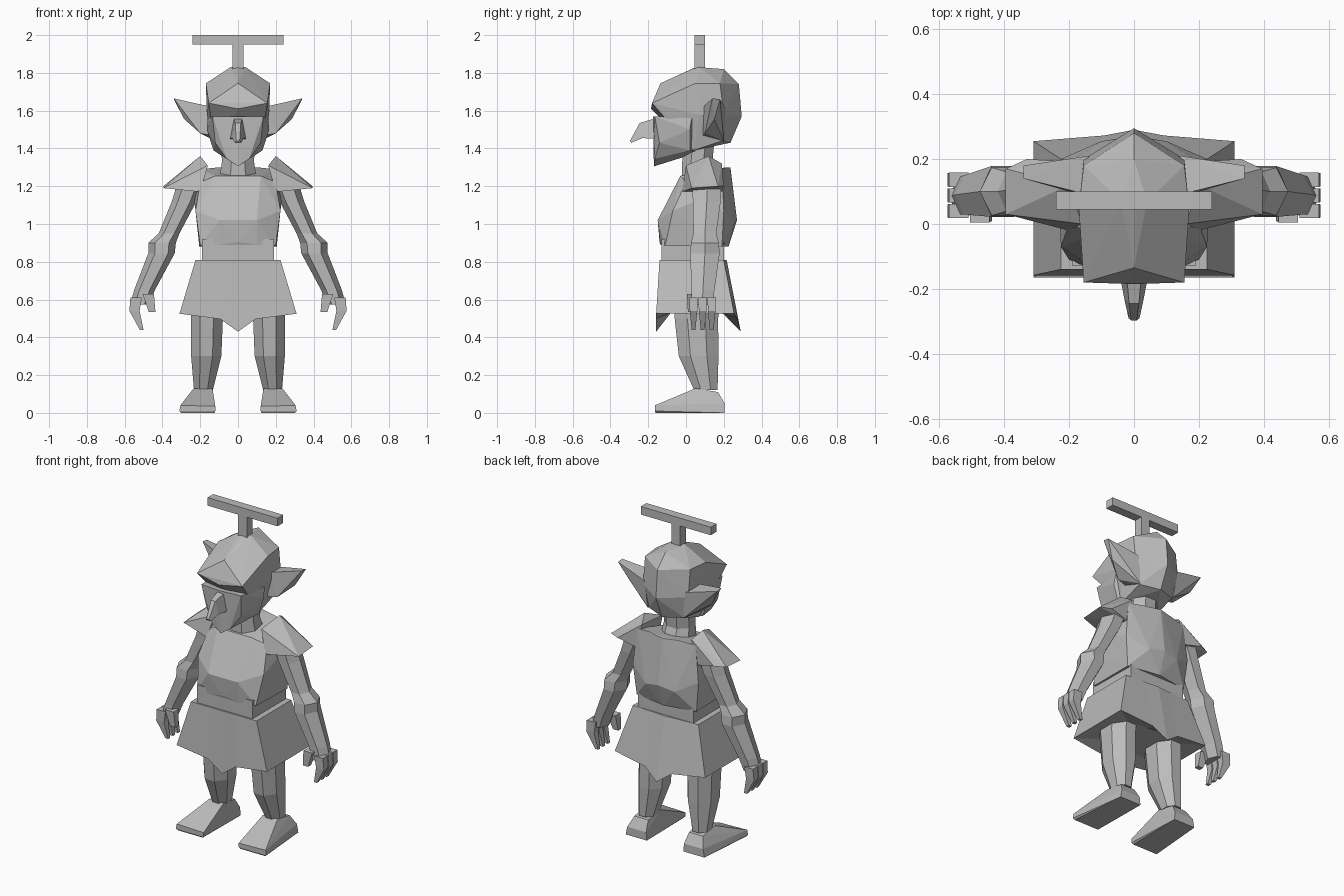
import bpy, bmesh, math

skin = bpy.data.materials.new("plain grey")
skin.diffuse_color = (0.5, 0.5, 0.5, 1)


def finish(name, bm):
    bmesh.ops.recalc_face_normals(bm, faces=bm.faces)
    me = bpy.data.meshes.new(name)
    bm.to_mesh(me)
    bm.free()
    me.materials.append(skin)
    ob = bpy.data.objects.new(name, me)
    bpy.context.collection.objects.link(ob)
    return ob


def hull(name, pts, signs=(1, -1)):
    """Faceted solid around points, mirrored across x for each sign given."""
    bm = bmesh.new()
    for p in {(s * x, y, z) for x, y, z in pts for s in signs}:
        bm.verts.new(p)
    res = bmesh.ops.convex_hull(bm, input=bm.verts)
    bad = [v for v in res["geom_interior"] + res["geom_unused"]
           if isinstance(v, bmesh.types.BMVert)]
    bmesh.ops.delete(bm, geom=list(set(bad)), context='VERTS')
    bmesh.ops.dissolve_limit(bm, angle_limit=0.02, verts=bm.verts, edges=bm.edges)
    return finish(name, bm)


def loft(name, rings):
    """Skin through rings of points; both ends closed with a fan."""
    bm = bmesh.new()
    loops = [[bm.verts.new(p) for p in r] for r in rings]
    n = len(loops[0])
    for a, b in zip(loops, loops[1:]):
        for i in range(n):
            bm.faces.new((a[i], a[(i + 1) % n], b[(i + 1) % n], b[i]))
    for r in (loops[0], loops[-1]):
        mid = bm.verts.new([sum(v.co[k] for v in r) / n for k in range(3)])
        for i in range(n):
            bm.faces.new((r[i], r[(i + 1) % n], mid))
    return finish(name, bm)


def tube(name, stations, sides=6, s=1):
    """Limb from stations (x, y, z, half width, half depth)."""
    off = math.pi / sides if sides % 4 == 0 else 0
    k = 1 / math.cos(off)
    rings = []
    for x, y, z, rx, ry in stations:
        ring = []
        for i in range(sides):
            a = off + 2 * math.pi * i / sides
            ring.append((s * (x + rx * k * math.cos(a)), y + ry * k * math.sin(a), z))
        rings.append(ring)
    return loft(name, rings)


def box(name, x, y0, y1, z0, z1):
    return hull(name, [(x, y, z) for y in (y0, y1) for z in (z0, z1)])


# Head: skull with overhanging brow, then the narrower face and jaw
hull("skull", [(0, .05, 1.83), (.04, .07, 1.83), (0, .2, 1.82), (0, .28, 1.74),
               (0, .295, 1.57), (0, .235, 1.43), (0, -.135, 1.745), (.155, -.18, 1.64),
               (0, -.185, 1.61), (.15, -.1, 1.58), (.17, .05, 1.745), (.155, .18, 1.745),
               (.165, .07, 1.58), (.155, .2, 1.58), (.12, .19, 1.44), (.12, .04, 1.39)])
hull("face", [(.135, -.165, 1.57), (0, -.175, 1.57), (.16, .03, 1.56), (.165, .02, 1.5),
              (.13, .02, 1.39), (.12, -.14, 1.43), (.06, -.165, 1.345),
              (0, -.17, 1.305), (.05, .07, 1.38)])
# Hooked nose
loft("nose", [[(-w, y0, z0), (w, y0, z0), (w * .5, y1, z1), (-w * .5, y1, z1)]
              for w, y0, z0, y1, z1 in ((.045, -.15, 1.45, -.16, 1.56),
                                        (.03, -.23, 1.455, -.245, 1.535),
                                        (.017, -.29, 1.43, -.297, 1.44))])
# Propeller
box("propeller_stem", .03, .045, .1, 1.78, 1.95)
box("propeller_bar", .24, .045, .1, 1.95, 2.0)
# Neck, tunic, waist
tube("neck", [(0, .08, 1.23, .1, .1), (0, .06, 1.33, .085, .08), (0, .07, 1.44, .09, .08)], 8)
hull("tunic", [(.2, -.11, .885), (0, -.14, .905), (.1, -.135, .89), (.205, .19, .88),
               (0, .225, .88), (.225, -.07, 1.07), (.1, -.15, 1.02), (0, -.15, 1.01),
               (.23, .05, 1.12), (.225, .2, 1.07), (0, .27, 1.02), (.1, .255, 1.0),
               (.2, .0, 1.22), (.12, -.03, 1.255), (0, -.03, 1.245), (.2, .19, 1.29),
               (0, .235, 1.3), (.1, .21, 1.3)])
box("waist", .19, -.13, .2, .78, .92)


# Flared skirt with a pointed hem front and back
def skirt_ring(x, yf, yb, ybm, z, dip):
    return [(-x, yf, z), (-x * .3, yf, z - dip * .3), (0, yf, z - dip), (x * .3, yf, z - dip * .3),
            (x, yf, z), (x, (yf + yb) / 2, z), (x, yb, z), (x * .3, (yb + ybm) / 2, z - dip * .3),
            (0, ybm, z - dip), (-x * .3, (yb + ybm) / 2, z - dip * .3), (-x, yb, z),
            (-x, (yf + yb) / 2, z)]


loft("skirt", [skirt_ring(.225, -.14, .2, .215, .81, 0),
               skirt_ring(.31, -.158, .255, .29, .525, .095),
               skirt_ring(.2, -.08, .18, .2, .53, 0)])

for s, side in ((1, "left"), (-1, "right")):
    # Pointed ear
    hull(side + "_ear", [(.14, .09, 1.62), (.14, .21, 1.61), (.14, .09, 1.47), (.12, .2, 1.44),
                         (.34, .14, 1.665), (.34, .18, 1.66), (.285, .15, 1.555),
                         (.2, .1, 1.48)], (s,))
    # Cap sleeve
    hull(side + "_sleeve", [(.16, .0, 1.31), (.2, .12, 1.36), (.17, .19, 1.32),
                            (.395, .03, 1.19), (.395, .17, 1.2), (.33, .2, 1.2),
                            (.2, -.02, 1.17), (.2, .19, 1.17)], (s,))
    # Arm
    tube(side + "_arm", [(.25, .11, 1.22, .07, .09), (.285, .11, 1.12, .065, .085),
                         (.365, .1, .95, .055, .07), (.402, .1, .9, .073, .085),
                         (.405, .1, .845, .07, .09), (.495, .09, .65, .055, .07),
                         (.52, .085, .575, .05, .065)], 6, s)
    # Fingers and thumb
    for i, y in enumerate((.04, .088, .136)):
        tube(f"{side}_finger_{i + 1}", [(.54, y, .61, .03, .022), (.548, y, .54, .027, .02),
                                        (.51, y, .44, .01, .01)], 4, s)
    tube(side + "_thumb", [(.475, .03, .63, .03, .025), (.455, .025, .535, .018, .015)], 4, s)
    # Leg
    tube(side + "_leg", [(.165, .06, .62, .085, .13), (.165, .055, .5, .085, .115),
                         (.168, .067, .3, .08, .105), (.183, .105, .12, .05, .062)], 8, s)
    # Wedge foot
    hull(side + "_foot", [(.12, -.165, .01), (.31, -.165, .01), (.12, -.165, .035),
                          (.305, -.165, .04), (.135, .05, .13), (.235, .05, .13),
                          (.14, .17, .11), (.235, .17, .11), (.125, .205, .0),
                          (.27, .205, .0), (.13, .205, .05), (.26, .205, .05),
                          (.13, -.16, .0), (.3, -.16, .0)], (s,))
